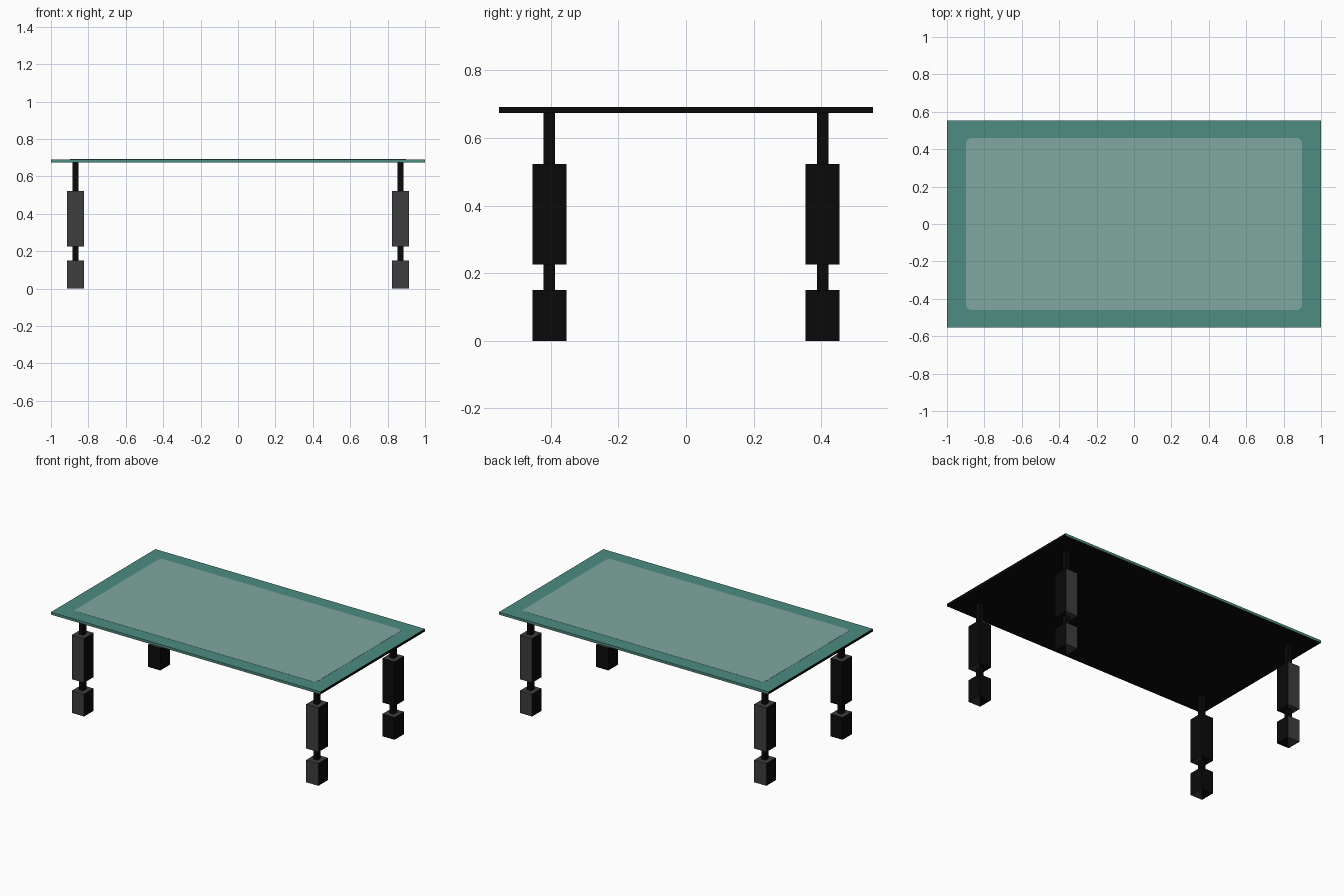
import bpy, bmesh, math

if "Cube" in bpy.data.objects:
    bpy.data.objects.remove(bpy.data.objects["Cube"])


def material(name, rgb):
    m = bpy.data.materials.new(name)
    m.diffuse_color = (*rgb, 1.0)
    m.use_nodes = True
    m.node_tree.nodes["Principled BSDF"].inputs["Base Color"].default_value = m.diffuse_color
    return m


TEAL = material("teal_rim", (0.075, 0.262, 0.216))
PALE = material("pale_teal_panel", (0.215, 0.392, 0.347))
BLACK = material("black", (0.003, 0.003, 0.003))
GREY = material("dark_grey", (0.047, 0.047, 0.047))


def finish(bm, name, mats):
    mesh = bpy.data.meshes.new(name)
    bm.to_mesh(mesh)
    bm.free()
    for m in mats:
        mesh.materials.append(m)
    ob = bpy.data.objects.new(name, mesh)
    bpy.context.collection.objects.link(ob)
    return ob


def box(name, cx, cy, hx, hy, z0, z1, mats, rule=None, split_bottom=0):
    """Box with half sizes hx, hy; rule(normal) gives the material slot."""
    bm = bmesh.new()
    bmesh.ops.create_cube(bm, size=2.0)
    if split_bottom:
        # Two-tone base: split along the diagonal, grey on one half
        base = min(bm.faces, key=lambda f: f.calc_center_median().z)
        ends = [v for v in base.verts if v.co.x * v.co.y > 0]
        bmesh.utils.face_split(base, ends[0], ends[1])
    for v in bm.verts:
        v.co = (cx + v.co.x * hx, cy + v.co.y * hy,
                z0 if v.co.z < 0 else z1)
    bm.normal_update()
    for f in bm.faces:
        if rule:
            f.material_index = rule(f.normal)
        if split_bottom and f.normal.z < -0.5:
            c = f.calc_center_median()
            f.material_index = int((c.y - cy) * split_bottom > 0)
    return finish(bm, name, mats)


# Table top: teal above and on the long edges, black below and on the ends
box("table_top", 0, 0, 1.0, 0.553, 0.674, 0.691, [TEAL, BLACK],
    lambda n: int(n.z < -0.5 or abs(n.x) > 0.5))

# Pale rounded panel laid into the top
HX, HY, R, STEPS = 0.898, 0.46, 0.03, 5
bm = bmesh.new()
ring = []
for q, (sx, sy) in enumerate([(1, 1), (-1, 1), (-1, -1), (1, -1)]):
    for i in range(STEPS + 1):
        a = math.pi / 2 * (q + i / STEPS)
        ring.append(bm.verts.new((sx * (HX - R) + R * math.cos(a),
                                  sy * (HY - R) + R * math.sin(a), 0.691)))
face = bm.faces.new(ring)
top = bmesh.ops.extrude_face_region(bm, geom=[face])["geom"]
for v in top:
    if isinstance(v, bmesh.types.BMVert):
        v.co.z = 0.692
bmesh.ops.recalc_face_normals(bm, faces=bm.faces)
finish(bm, "top_panel", [PALE])

# Four legs: two wide blocks joined by thin necks, grey on the outward side
for sx, sxn in ((-1, "left"), (1, "right")):
    for sy, syn in ((-1, "front"), (1, "back")):
        cx, cy = sx * 0.869, sy * 0.404
        tag = f"{syn}_{sxn}_leg"
        outward = lambda n, s=sy: int(n.y * s > 0.5 or n.z > 0.5)
        box(tag + "_foot", cx, cy, 0.045, 0.05, 0.0, 0.15,
            [BLACK, GREY], outward, split_bottom=sy)
        box(tag + "_lower_neck", cx, cy, 0.015, 0.017, 0.15, 0.226, [BLACK])
        box(tag + "_block", cx, cy, 0.045, 0.05, 0.226, 0.523,
            [BLACK, GREY], outward, split_bottom=sy)
        box(tag + "_upper_neck", cx, cy, 0.015, 0.017, 0.523, 0.674, [BLACK])
